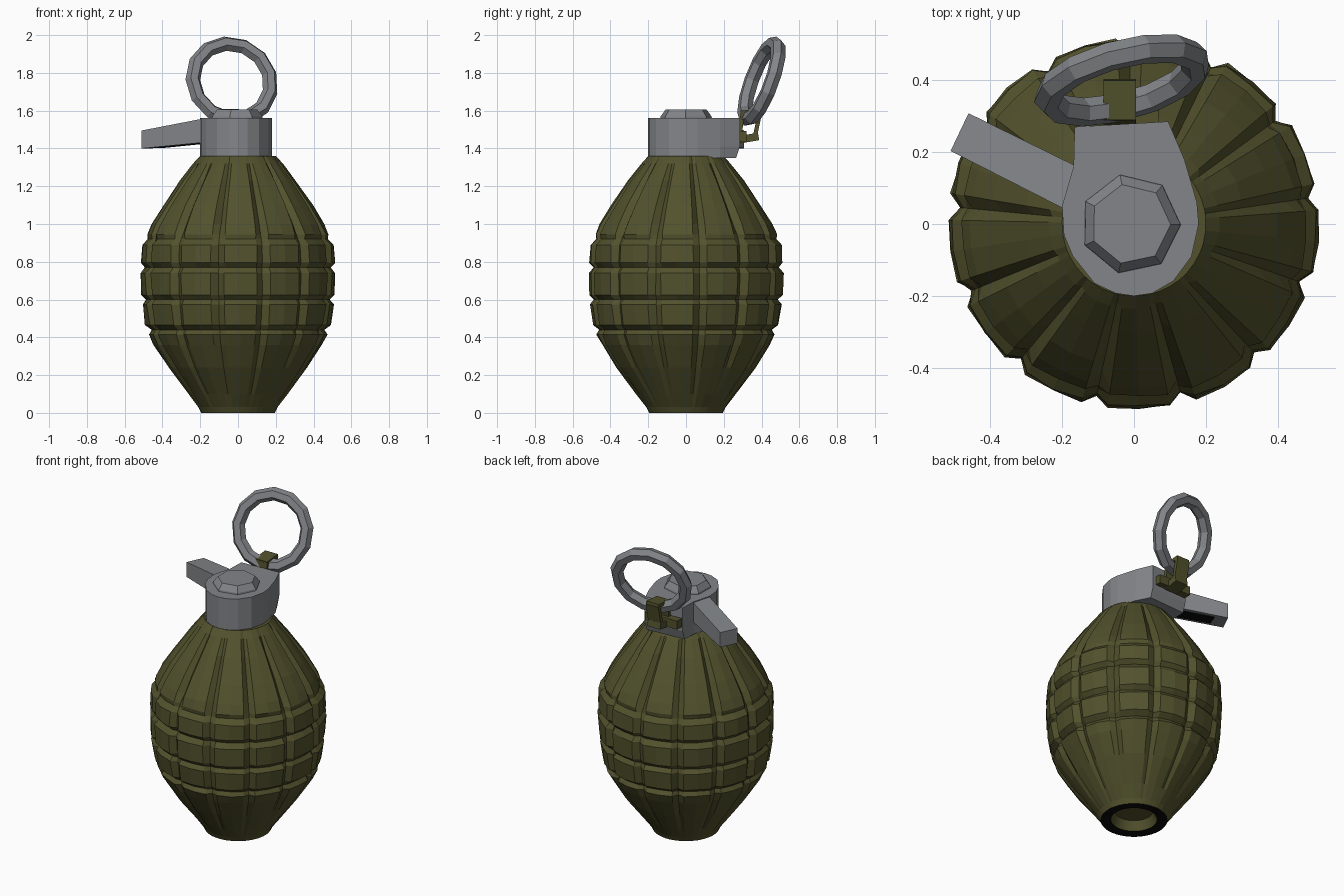
import bpy, bmesh, math, random
from mathutils import Vector, Matrix

if "Cube" in bpy.data.objects:
    bpy.data.objects.remove(bpy.data.objects["Cube"])

random.seed(4)


def material(name, rgb):
    m = bpy.data.materials.new(name)
    m.diffuse_color = (*rgb, 1)
    m.use_nodes = True
    m.node_tree.nodes["Principled BSDF"].inputs["Base Color"].default_value = m.diffuse_color
    return m


OLIVE = material("olive", (0.085, 0.083, 0.026))
GREY = material("steel grey", (0.225, 0.235, 0.25))
BLACK = material("black", (0.003, 0.003, 0.003))


def finish(name, bm, *mats):
    bmesh.ops.recalc_face_normals(bm, faces=bm.faces)
    mesh = bpy.data.meshes.new(name)
    bm.to_mesh(mesh)
    bm.free()
    for m in mats:
        mesh.materials.append(m)
    ob = bpy.data.objects.new(name, mesh)
    bpy.context.collection.objects.link(ob)
    return ob


def loft(name, loops, *mats, closed=False):
    """Skin a list of equal-length point loops, capping the ends."""
    bm = bmesh.new()
    rings = [[bm.verts.new(p) for p in loop] for loop in loops]
    n = len(rings[0])
    pairs = list(zip(rings, rings[1:]))
    if closed:
        pairs.append((rings[-1], rings[0]))
    for a, b in pairs:
        for i in range(n):
            j = (i + 1) % n
            bm.faces.new((a[i], a[j], b[j], b[i]))
    if not closed:
        bm.faces.new(rings[0])
        bm.faces.new(rings[-1])
    return finish(name, bm, *mats)


def circle(r, z, n, start=0.0, cx=0.0, cy=0.0):
    return [(cx + r * math.cos(start + math.tau * i / n),
             cy + r * math.sin(start + math.tau * i / n), z) for i in range(n)]


# Grooved body: rows of height, radius, depth of the vertical grooves
ROWS = [(0.0, 0.195, 0), (0.03, 0.21, 0), (0.10, 0.262, .006), (0.24, 0.368, .014),
        (0.36, 0.445, .020), (0.415, 0.472, .026), (0.44, 0.456, .012),
        (0.465, 0.490, .028), (0.575, 0.506, .028), (0.60, 0.486, .012),
        (0.625, 0.511, .028), (0.74, 0.515, .028), (0.77, 0.490, .012),
        (0.795, 0.514, .028), (0.89, 0.508, .028), (0.92, 0.478, .010),
        (0.945, 0.482, .028), (1.0, 0.455, .034), (1.10, 0.396, .034),
        (1.23, 0.305, .026), (1.32, 0.235, .010), (1.36, 0.20, 0)]
GROOVES = 13
STEP = math.tau / GROOVES
# fraction of a segment, share of groove depth
COLUMNS = [(0.0, 1.0), (0.15, 0.0), (0.5, 0.0), (0.85, 0.0)]

loops = [circle(0.11, 0.06, GROOVES * 4), circle(0.125, 0.0, GROOVES * 4)]
start = math.radians(-130)
loops = [circle(r, z, GROOVES * 4, start) for r, z in ((0.11, 0.06), (0.135, 0.004))]
for z, r, depth in ROWS:
    loop = []
    for s in range(GROOVES):
        for frac, share in COLUMNS:
            a = start + (s + frac) * STEP
            jitter = random.uniform(-.004, .004) if depth else 0
            rr = r - depth * share + jitter
            loop.append((rr * math.cos(a), rr * math.sin(a), z))
    loops.append(loop)
body = loft("body", loops, OLIVE, BLACK)
# black rim around the filler hole
for f in body.data.polygons:
    if f.center.z < 0.01 and abs(f.normal.z) > 0.7:
        f.material_index = 1

# Cap block, rounded at the front and tapering to a flat back
outline = [(-.165, .27), (-.168, .16), (-.2, .05), (-.195, -.03), (-.17, -.09),
           (-.11, -.165), (-.05, -.193), (0, -.2), (.05, -.193), (.11, -.158),
           (.16, -.09), (.18, 0), (.175, .06), (.14, .18), (.095, .285)]
loft("cap", [[(x, y if y < .2 else y - .02, 1.35) for x, y in outline],
             [(x, y, 1.41) for x, y in outline],
             [(x, y, 1.56) for x, y in outline]], GREY)

# Seven-sided plug on the cap
a0 = math.radians(102)
loft("plug", [circle(.142, 1.55, 7, a0, -.01), circle(.138, 1.57, 7, a0, -.01),
              circle(.112, 1.605, 7, a0, -.01)], GREY)


# Safety lever: tapered arm leaving the cap toward the back left
def lever_section(p, q, top, bottom):
    return [(*p, top), (*q, top), (*q, bottom), (*p, bottom)]


loft("lever", [lever_section((-.10, .13), (-.135, .012), 1.557, 1.435),
               lever_section((-.165, .163), (-.2, .045), 1.555, 1.43),
               lever_section((-.46, .308), (-.51, .203), 1.495, 1.40)], GREY)
# dark hollow on the underside of the lever
loft("lever_hollow", [lever_section((-.19, .15), (-.21, .075), 1.43, 1.423),
                      lever_section((-.40, .257), (-.425, .187), 1.409, 1.402)], BLACK)

# Pull ring: faceted torus leaning back and turned slightly
u = Vector((math.cos(math.radians(15)), math.sin(math.radians(15)), 0))
v = Vector((0, .075, .2)).normalized()
v = (v - u * v.dot(u)).normalized()
w = u.cross(v)
centre = Vector((-.033, .40, 1.755))
ring = []
for i in range(13):
    a = math.tau * i / 13 + .2
    d = u * math.cos(a) + v * math.sin(a)
    ring.append([centre + d * (.213 + .04 * math.cos(b)) + w * (.04 * math.sin(b))
                 for b in (math.tau * k / 6 for k in range(6))])
loft("pull_ring", ring, GREY, closed=True)


# Olive pin bar and the loop that holds the ring
def box(name, centre, size, tilt=0.0):
    bm = bmesh.new()
    bmesh.ops.create_cube(bm, size=1)
    bm.transform(Matrix.Translation(centre) @ Matrix.Rotation(tilt, 4, 'X')
                 @ Matrix.Diagonal((*size, 1)))
    return finish(name, bm, OLIVE)


box("pin_bar", (-.045, .295, 1.465), (.23, .05, .055))
box("loop_bottom", (-.04, .335, 1.455), (.09, .10, .04), math.radians(10))
box("loop_back", (-.04, .378, 1.525), (.09, .022, .14), math.radians(-12))
box("loop_front", (-.04, .292, 1.53), (.09, .022, .12), math.radians(-8))
box("loop_top", (-.04, .345, 1.594), (.09, .11, .022), math.radians(5))
